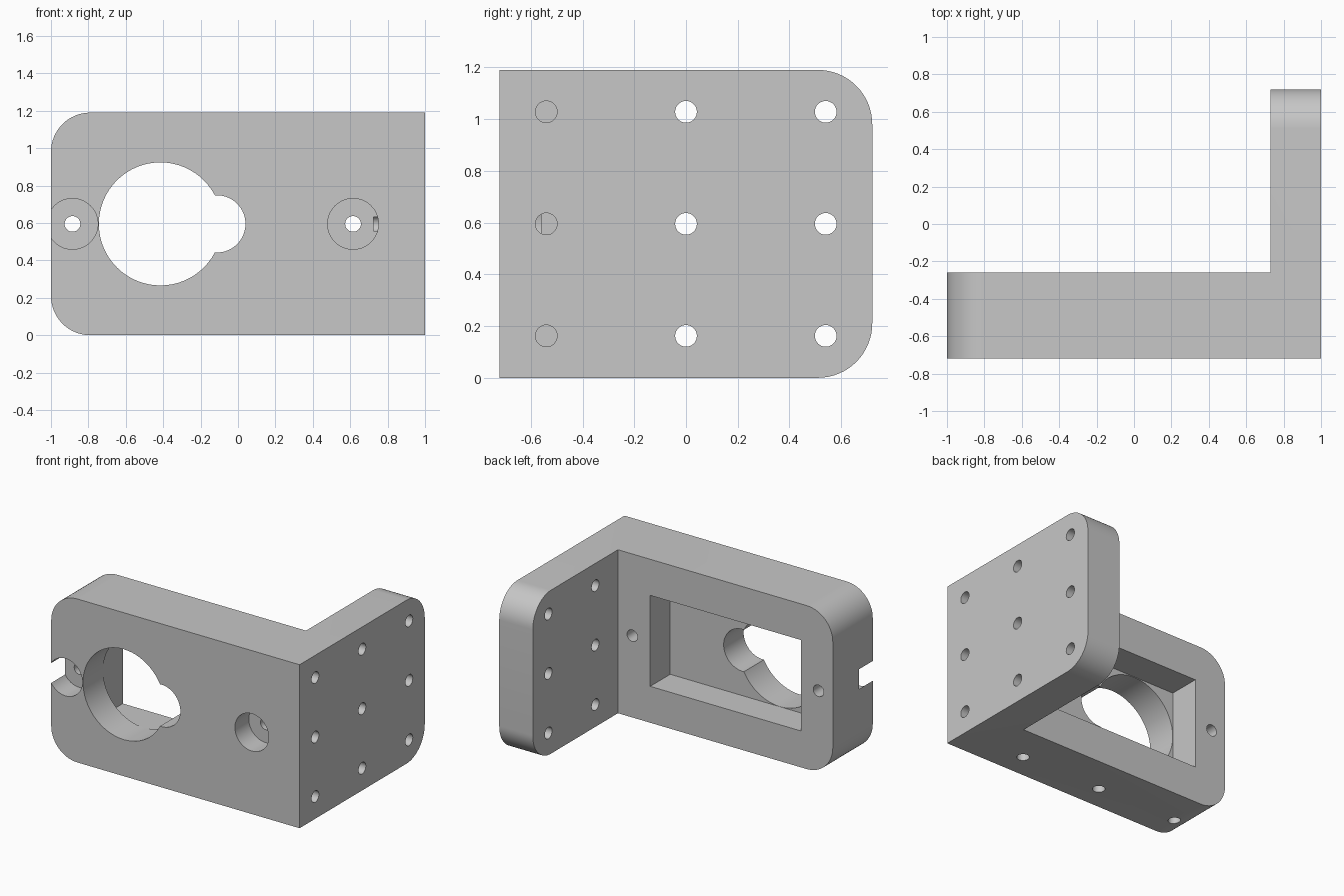
import bpy, bmesh, math
from mathutils import Matrix, Vector

cube = bpy.data.objects.get("Cube")
if cube:
    bpy.data.objects.remove(cube, do_unlink=True)

# Main dimensions
FRONT, INNER, BACK = -0.72, -0.26, 0.72
SIDE_IN = 0.73
HEIGHT = 1.19
MID = HEIGHT / 2
CORNER = 0.21
HOLE_R = 0.042

grey = bpy.data.materials.new("light grey")
grey.use_nodes = True
colour = (0.57, 0.57, 0.57, 1)
grey.diffuse_color = colour
grey.node_tree.nodes["Principled BSDF"].inputs["Base Color"].default_value = colour


def make_object(name, bm):
    bmesh.ops.recalc_face_normals(bm, faces=bm.faces)
    mesh = bpy.data.meshes.new(name)
    bm.to_mesh(mesh)
    bm.free()
    obj = bpy.data.objects.new(name, mesh)
    obj.data.materials.append(grey)
    bpy.context.collection.objects.link(obj)
    return obj


# Angle bracket: L profile extruded up, outer plate corners rounded
bm = bmesh.new()
profile = [(-1, FRONT), (1, FRONT), (1, BACK), (SIDE_IN, BACK), (SIDE_IN, INNER), (-1, INNER)]
base = bm.faces.new([bm.verts.new((x, y, 0)) for x, y in profile])
top = bmesh.ops.extrude_face_region(bm, geom=[base])["geom"]
bmesh.ops.translate(bm, vec=(0, 0, HEIGHT), verts=[v for v in top if isinstance(v, bmesh.types.BMVert)])


def is_corner(edge):
    a, b = (v.co for v in edge.verts)
    flat = abs(a.z - b.z) < 1e-4
    return flat and (max(a.x, b.x) < -0.99 or min(a.y, b.y) > BACK - 0.01)


bmesh.ops.bevel(bm, geom=[e for e in bm.edges if is_corner(e)], offset=CORNER,
                offset_type='OFFSET', segments=16, profile=0.5, affect='EDGES')
bracket = make_object("angle_bracket", bm)


def cut(cutter):
    mod = bracket.modifiers.new("cut", 'BOOLEAN')
    mod.operation = 'DIFFERENCE'
    mod.solver = 'EXACT'
    mod.object = cutter
    bpy.context.view_layer.objects.active = bracket
    bpy.ops.object.modifier_apply(modifier=mod.name)
    bpy.data.objects.remove(cutter, do_unlink=True)


def drill(start, end, radius, sides=32):
    """Cut a round hole from start to end."""
    start, end = Vector(start), Vector(end)
    axis = end - start
    matrix = Matrix.Translation((start + end) / 2) @ axis.to_track_quat('Z', 'Y').to_matrix().to_4x4()
    bm = bmesh.new()
    bmesh.ops.create_cone(bm, cap_ends=True, segments=sides, radius1=radius,
                          radius2=radius, depth=axis.length, matrix=matrix)
    cut(make_object("drill", bm))


# Rectangular pocket in the back of the front plate
left, right, low, high, floor = -0.745, 0.47, 0.265, 0.927, -0.49
outer = INNER + 0.1
bm = bmesh.new()
size = Matrix.Diagonal((right - left, outer - floor, high - low, 1))
centre = Matrix.Translation(((left + right) / 2, (outer + floor) / 2, (low + high) / 2))
bmesh.ops.create_cube(bm, size=1, matrix=centre @ size)
cut(make_object("pocket", bm))

# Keyhole-shaped opening from the front into the pocket
for x, radius in ((-0.415, 0.329), (-0.113, 0.153)):
    drill((x, FRONT - 0.1, MID), (x, floor + 0.1, MID), radius, 64)

# Counterbored screw holes through the front plate
for x in (-0.885, 0.615):
    drill((x, FRONT - 0.1, MID), (x, FRONT + 0.16, MID), 0.136, 48)
    drill((x, FRONT, MID), (x, INNER + 0.1, MID), HOLE_R)

# Grid of mounting holes in the side plate; the front column is blind
for y in (-0.54, 0, 0.54):
    depth_end = SIDE_IN - 0.005 if y < -0.1 else SIDE_IN - 0.1
    for z in (MID - 0.433, MID, MID + 0.433):
        drill((1.1, y, z), (depth_end, y, z), HOLE_R)

# Blind mounting holes in the underside
for x in (-0.80, -0.15, 0.50):
    drill((x, -0.54, -0.1), (x, -0.54, 0.22), HOLE_R)

bpy.ops.object.select_all(action='DESELECT')
bracket.select_set(True)
bpy.context.view_layer.objects.active = bracket
bpy.ops.object.shade_smooth_by_angle(angle=math.radians(30))
